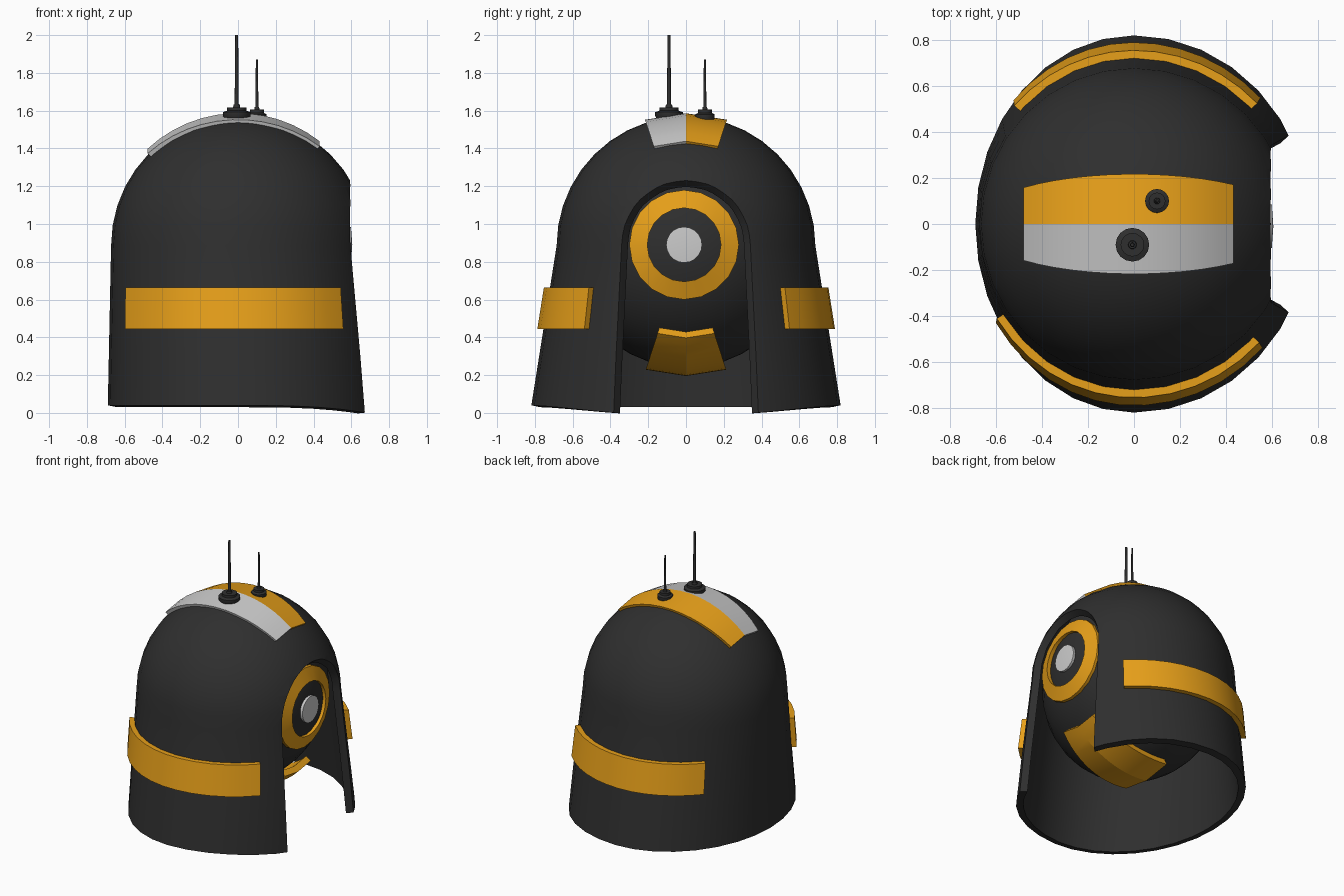
import bpy, bmesh, math
from math import sin, cos, radians as rad
from mathutils import Vector

if "Cube" in bpy.data.objects:
    bpy.data.objects.remove(bpy.data.objects["Cube"])

ZC = 0.885          # height of the dome centre


def material(name, colour):
    m = bpy.data.materials.new(name)
    m.diffuse_color = (*colour, 1)
    m.use_nodes = True
    m.node_tree.nodes["Principled BSDF"].inputs["Base Color"].default_value = m.diffuse_color
    return m


DARK = material("dark", (0.028, 0.028, 0.028))
ORANGE = material("orange", (0.8, 0.35, 0.01))


def loft(name, rings, mat=None, cap=False, cyclic=False, angle=30):
    """Skin a list of closed point loops."""
    bm = bmesh.new()
    loops = [[bm.verts.new(p) for p in r] for r in rings]
    n = len(loops[0])
    pairs = list(zip(loops, loops[1:])) + ([(loops[-1], loops[0])] if cyclic else [])
    for a, b in pairs:
        for i in range(n):
            j = (i + 1) % n
            bm.faces.new((a[i], a[j], b[j], b[i]))
    if cap:
        bm.faces.new(loops[0])
        bm.faces.new(loops[-1])
    bmesh.ops.remove_doubles(bm, verts=bm.verts, dist=1e-5)
    bmesh.ops.recalc_face_normals(bm, faces=bm.faces)
    me = bpy.data.meshes.new(name)
    bm.to_mesh(me)
    bm.free()
    ob = bpy.data.objects.new(name, me)
    bpy.context.collection.objects.link(ob)
    if mat:
        me.materials.append(mat)
    smooth(ob, angle)
    return ob


def smooth(ob, angle):
    bpy.ops.object.select_all(action='DESELECT')
    ob.select_set(True)
    bpy.context.view_layer.objects.active = ob
    bpy.ops.object.shade_smooth_by_angle(angle=rad(angle))


def lathe(name, profile, origin, axis='Z', sides=16, **kw):
    """Turn (radius, height) points around the z or x axis."""
    rings = []
    for r, h in profile:
        ring = []
        for i in range(sides):
            a = 2 * math.pi * i / sides
            c, s = r * cos(a), r * sin(a)
            p = (c, s, h) if axis == 'Z' else (h, c, s)
            ring.append(Vector(p) + Vector(origin))
        rings.append(ring)
    return loft(name, rings, **kw)


def steps(a, b, n):
    return [a + (b - a) * i / n for i in range(n + 1)]


# Hood: domed top on a skirt that flares to an oval
def skirt(theta, z, d=0.0):
    t = (ZC - z) / ZC
    rx = 0.69 + 0.078 * t if cos(theta) > 0 else 0.672 + 0.018 * t
    return Vector(((rx + d) * cos(theta), (0.685 + 0.14 * t + d) * sin(theta), z))


def dome(theta, phi, d=0.0):
    p = skirt(theta, ZC, d)
    return Vector((p.x * sin(phi), p.y * sin(phi), ZC + (0.685 + d) * cos(phi)))


def hood_rings(d, bottom):
    thetas = [2 * math.pi * i / 32 for i in range(32)]
    rings = [[dome(t, rad(9 * k), d) for t in thetas] for k in range(11)]
    for z in (0.6, 0.3, bottom):
        ring = [skirt(t, z, d) for t in thetas]
        if z == bottom:
            for p in ring:      # hem dips toward the opening
                p.z -= 0.04 * max(0, p.x / 0.68) ** 3
        rings.append(ring)
    return rings


hood = loft("hood", hood_rings(0, 0.04) + hood_rings(-0.05, 0.03)[::-1], DARK)


# Arched face opening, cut with a tapered arch
def arch(x, r):
    pts = [(r * cos(a), 0.89 + r * sin(a)) for a in steps(0, math.pi, 20)]
    pts = [(r + 0.045, -0.1)] + pts + [(-r - 0.045, -0.1)]
    return [(x + 0.075 * max(0, 1 - z / 0.89), y, z) for y, z in pts]


cutter = loft("opening_cutter", [arch(0.43, 0.21), arch(0.56, 0.31), arch(0.605, 0.35), arch(0.85, 0.55)], cap=True)
cutter.hide_render = True
mod = hood.modifiers.new("opening", 'BOOLEAN')
mod.object = cutter
mod.operation = 'DIFFERENCE'
mod.solver = 'EXACT'
bpy.context.view_layer.objects.active = hood
bpy.ops.object.modifier_apply(modifier=mod.name)
bpy.data.objects.remove(cutter)
smooth(hood, 30)

# Head inside the hood
bpy.ops.mesh.primitive_uv_sphere_add(segments=32, ring_count=20, location=(0, 0, 0.89))
head = bpy.context.object
head.name = "head"
head.scale = (0.59, 0.645, 0.65)
head.data.materials.append(DARK)
smooth(head, 30)

# Eye: orange ring and grey pupil
EYE = (0, -0.01, 0.89)
lathe("eye_ring", [(0.195, 0.53), (0.195, 0.585), (0.29, 0.55), (0.29, 0.49)],
      EYE, 'X', 20, mat=ORANGE, cyclic=True)
lathe("pupil", [(0, 0.55), (0.095, 0.55), (0.095, 0.598), (0, 0.605)], EYE, 'X', 20)


# Curved plates that follow the dome above or the head below
def plate(name, radius, thick, u0, u1, vs, mat=None, up=1):
    rings = []
    for u in steps(rad(u0), rad(u1), 12):
        section = [(radius, v) for v in vs] + [(radius - thick, v) for v in reversed(vs)]
        rings.append([(r * sin(u), r * cos(u) * sin(rad(v)), ZC + up * r * cos(u) * cos(rad(v)))
                      for r, v in section])
    return loft(name, rings, mat, cap=True, angle=15)


plate("top_stripe_grey", 0.702, 0.03, -43, 38, [-18, 0])
plate("top_stripe_orange", 0.702, 0.03, -43, 38, [0, 18], ORANGE)
plate("chin_plate", 0.69, 0.045, -9, 45, [-18, 0, 18], ORANGE, up=-1)


# Wrap-around bands on front and back of the skirt
def band(name, a0, a1):
    section = [(0.445, 0.034), (0.665, 0.034), (0.665, -0.01), (0.445, -0.01)]
    rings = [[skirt(a, z, d) for z, d in section] for a in steps(rad(a0), rad(a1), 12)]
    loft(name, rings, ORANGE, cap=True)


band("front_band", -147, -43)
band("back_band", 44, 137)


# Antennas: stepped base and thin tapered rod
def antenna(name, x, y, base, rod, z, top):
    lathe(name, [(0, z - 0.03), (base * 0.85, z - 0.03), (base, z - 0.01), (base, z + 0.01),
                 (base * 0.7, z + 0.018), (base * 0.7, z + 0.035), (rod * 1.7, z + 0.035),
                 (rod * 1.5, z + 0.05), (rod, z + 0.05), (rod * 0.7, top), (0, top)],
          (x, y, 0), mat=DARK)


antenna("tall_antenna", -0.007, -0.09, 0.073, 0.011, 1.582, 2.0)
antenna("short_antenna", 0.1, 0.1, 0.052, 0.008, 1.57, 1.87)
